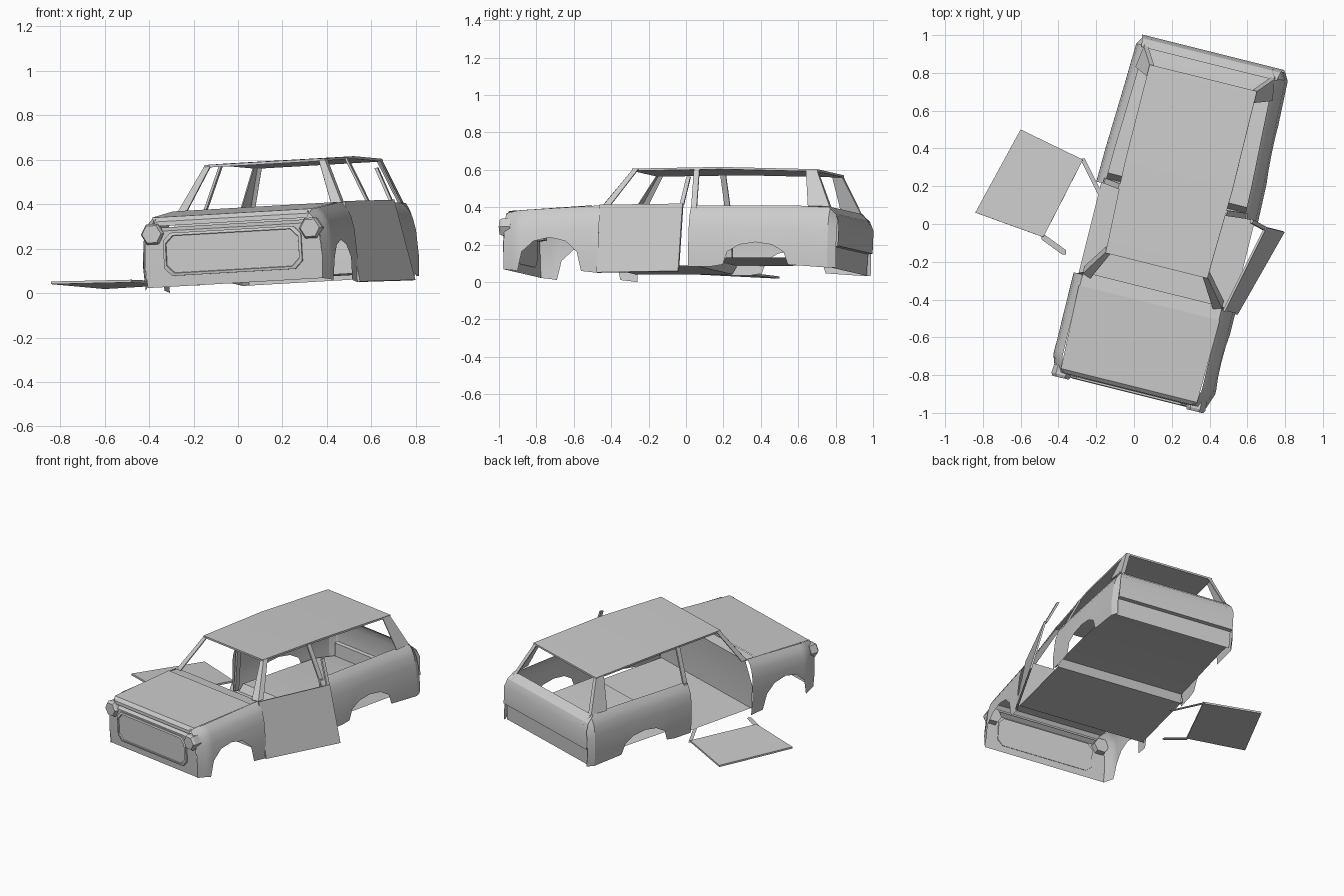
import bpy
import bmesh
from math import radians, cos, sin, pi
from mathutils import Matrix, Vector

old = bpy.data.objects.get("Cube")
if old:
    bpy.data.objects.remove(old)

# One bare primer colour
grey = bpy.data.materials.new("primer_grey")
grey.use_nodes = True
GREY = (0.6, 0.6, 0.6, 1)
grey.diffuse_color = GREY
grey.node_tree.nodes["Principled BSDF"].inputs["Base Color"].default_value = GREY

# The shell stands askew: turned and leaning to its right
POSE = (Matrix.Translation((0.194, -0.049, 0.025))
        @ Matrix.Rotation(radians(-14), 4, 'Z')
        @ Matrix.Rotation(radians(-3.2), 4, 'Y'))
GROUND = Matrix.Identity(4)
CABIN = Vector((0, 0.05, 0.25))
parts = []
SIDES = (("left", 1), ("right", -1))


def loft(name, rows, thick=0.0, closed=False, pose=POSE):
    """Skin rows of equally many points; optionally close and cap the rings."""
    bm = bmesh.new()
    grid = [[bm.verts.new(p) for p in row] for row in rows]
    n = len(rows[0])
    for r, s in zip(grid, grid[1:]):
        for i in range(n if closed else n - 1):
            j = (i + 1) % n
            bm.faces.new((r[i], r[j], s[j], s[i]))
    if closed:
        bm.faces.new(grid[0])
        bm.faces.new(grid[-1])
    bmesh.ops.remove_doubles(bm, verts=bm.verts, dist=0.0005)
    bmesh.ops.recalc_face_normals(bm, faces=bm.faces)
    if thick:
        bmesh.ops.solidify(bm, geom=bm.faces[:], thickness=thick)
        bmesh.ops.recalc_face_normals(bm, faces=bm.faces)
    elif not closed:
        # Open sheets face away from the cabin
        facing = sum((f.calc_center_median() - CABIN).dot(f.normal) * f.calc_area()
                     for f in bm.faces)
        if facing < 0:
            bmesh.ops.reverse_faces(bm, faces=bm.faces)
    mesh = bpy.data.meshes.new(name)
    bm.to_mesh(mesh)
    bm.free()
    obj = bpy.data.objects.new(name, mesh)
    bpy.context.collection.objects.link(obj)
    obj.matrix_world = pose
    mesh.materials.append(grey)
    parts.append(obj)


def across(name, profile, thick=0.0):
    """Sheet spanning the car; the profile holds (half width, y, z)."""
    loft(name, [[(-w, y, z), (w, y, z)] for w, y, z in profile], thick)


def bar(name, a, b, wx, wy, pose=POSE):
    """Straight post with a rectangular foot."""
    corners = ((-wx, -wy), (wx, -wy), (wx, wy), (-wx, wy))
    loft(name, [[(p[0] + u / 2, p[1] + v / 2, p[2]) for u, v in corners]
                for p in (a, b)], closed=True, pose=pose)


# Side bulge: half width against height
BULGE = [(0, 0.435), (0.12, 0.442), (0.24, 0.435), (0.3, 0.422), (0.335, 0.405), (0.365, 0.38)]
LEVELS = [z for z, _ in BULGE]


def width(z):
    for (z0, w0), (z1, w1) in zip(BULGE, BULGE[1:]):
        if z <= z1:
            return w0 + (w1 - w0) * (z - z0) / (z1 - z0)
    return BULGE[-1][1]


def side_panel(name, columns):
    """Body side; the columns hold (y, bottom, top, inset)."""
    for side, s in SIDES:
        rows = []
        for y, low, top, inset in columns:
            heights = [max(z * top / LEVELS[-1], low) for z in LEVELS]
            rows.append([(s * (width(z * LEVELS[-1] / top) - inset), y, z) for z in heights])
        loft(side + "_" + name, rows)


def arch(y0, y1, low, high, top, inset, n=6):
    """Columns over a wheel opening."""
    columns = []
    for i in range(n + 1):
        y = (y0 + y1) / 2 - (y1 - y0) / 2 * cos(pi * i / n)
        columns.append((y, low + (high - low) * sin(pi * i / n) ** 0.8, top(y), inset(y)))
    return columns


def fender_top(y):
    return 0.365 + (y + 0.33) * 0.06


def tail_taper(y):
    return 0.004 + max(0, y - 0.35) * 0.045


side_panel("front_fender",
           [(-0.855, 0.02, 0.325, 0.03), (-0.8, 0.015, 0.335, 0.01)]
           + arch(-0.77, -0.42, 0.01, 0.19, fender_top, lambda y: 0)
           + [(-0.325, 0, 0.365, 0)])
side_panel("rear_quarter",
           [(0.17, 0.035, 0.365, 0), (0.3, 0.035, 0.365, 0.003)]
           + arch(0.36, 0.715, 0.045, 0.165, lambda y: 0.365, tail_taper)
           + [(0.93, 0.03, 0.36, 0.028), (0.972, 0.03, 0.315, 0.052)])

# Nose, bonnet, dashboard with bulkhead, and stepped floor
across("front_panel", [(0.405, -0.85, 0.02), (0.412, -0.856, 0.12),
                       (0.4, -0.86, 0.272), (0.37, -0.83, 0.288)])
across("bonnet", [(0.35, -0.856, 0.295), (0.36, -0.855, 0.315), (0.372, -0.835, 0.335),
                  (0.385, -0.385, 0.364)])
across("bulkhead", [(0.38, -0.385, 0.36), (0.38, -0.31, 0.355), (0.43, -0.33, 0.2),
                    (0.43, -0.335, 0.04)])
across("floor", [(0.42, -0.335, 0.04), (0.42, 0.2, 0.04), (0.41, 0.23, 0.085),
                 (0.4, 0.8, 0.085), (0.39, 0.95, 0.06)])

# Tail panel overhanging its lower strip
across("tail_panel", [(0.385, 0.95, 0.03), (0.385, 0.955, 0.145), (0.388, 0.98, 0.148),
                      (0.386, 0.984, 0.27), (0.378, 0.965, 0.32), (0.37, 0.92, 0.36)])


# Raised grille plate with cut corners
def grille_ring(grow, y):
    w, lo, hi, c = 0.32 + grow, 0.068 - grow, 0.262 + grow, 0.035
    half = [(w - c, lo), (w, lo + c), (w, hi - c), (w - c, hi)]
    return [(x, y, z) for x, z in half + [(-x, z) for x, z in reversed(half)]]


loft("grille_plate", [grille_ring(0, -0.85), grille_ring(0, -0.868),
                      grille_ring(-0.012, -0.872), grille_ring(-0.014, -0.865)], closed=True)

# Six-sided lamp housings
for side, s in SIDES:
    rings = [[(s * 0.367 + r * cos(pi * i / 3), y, 0.254 - 0.006 * s + r * sin(pi * i / 3))
              for i in range(6)] for r, y in ((0.05, -0.82), (0.053, -0.868), (0.044, -0.883))]
    loft(side + "_lamp_housing", rings, closed=True)

# Flat roof and its pillars
across("roof", [(0.278, -0.185, 0.567), (0.295, 0.3, 0.575), (0.293, 0.84, 0.563)], 0.012)
for side, s in SIDES:
    loft(side + "_front_pillar", [[(s * 0.335, -0.335, 0.362), (s * 0.38, -0.32, 0.362),
                                   (s * 0.382, -0.28, 0.362)],
                                  [(s * 0.25, -0.18, 0.565), (s * 0.278, -0.18, 0.565),
                                   (s * 0.283, -0.15, 0.565)]], 0.006)
    bar(side + "_middle_pillar", (s * 0.425, 0.185, 0.05), (s * 0.385, 0.185, 0.36), 0.015, 0.03)
    bar(side + "_middle_pillar_top", (s * 0.38, 0.185, 0.36), (s * 0.29, 0.175, 0.568), 0.012, 0.03)
    loft(side + "_rear_pillar", [[(s * 0.375, 0.81, 0.362), (s * 0.358, 0.925, 0.36),
                                  (s * 0.335, 0.93, 0.358)],
                                 [(s * 0.291, 0.775, 0.565), (s * 0.29, 0.835, 0.562),
                                  (s * 0.265, 0.835, 0.562)]], 0.006)


# Left door, swung ajar on its front hinge and twisted inwards at the top
def door_point(t, z):
    return (0.438 + 0.136 * t - z / 0.365 * (0.05 + 0.028 * t), -0.33 + 0.485 * t, z)


loft("left_door", [[door_point(t, z) for z in (0, 0.365)] for t in (0, 1)], 0.012)
bar("left_door_window_post", door_point(0.98, 0.36), (0.43, 0.165, 0.515), 0.014, 0.022)

# Right door, lying flat on the ground with its bent window posts
belt = [Vector((-0.27, 0.34, 0.038)), Vector((-0.48, -0.07, 0.048))]
sill = [Vector((-0.60, 0.50, 0.018)), Vector((-0.84, 0.06, 0.04))]
loft("fallen_door", [belt, sill], 0.012, pose=GROUND)
bar("fallen_door_rear_post", belt[0], (-0.175, 0.15, 0.035), 0.016, 0.016, GROUND)
bar("fallen_door_front_post", belt[1], (-0.37, -0.15, 0.04), 0.022, 0.022, GROUND)

# Soft curves with crisp folds
bpy.ops.object.select_all(action='DESELECT')
for obj in parts:
    obj.select_set(True)
bpy.context.view_layer.objects.active = parts[0]
bpy.ops.object.shade_smooth_by_angle(angle=radians(25))
